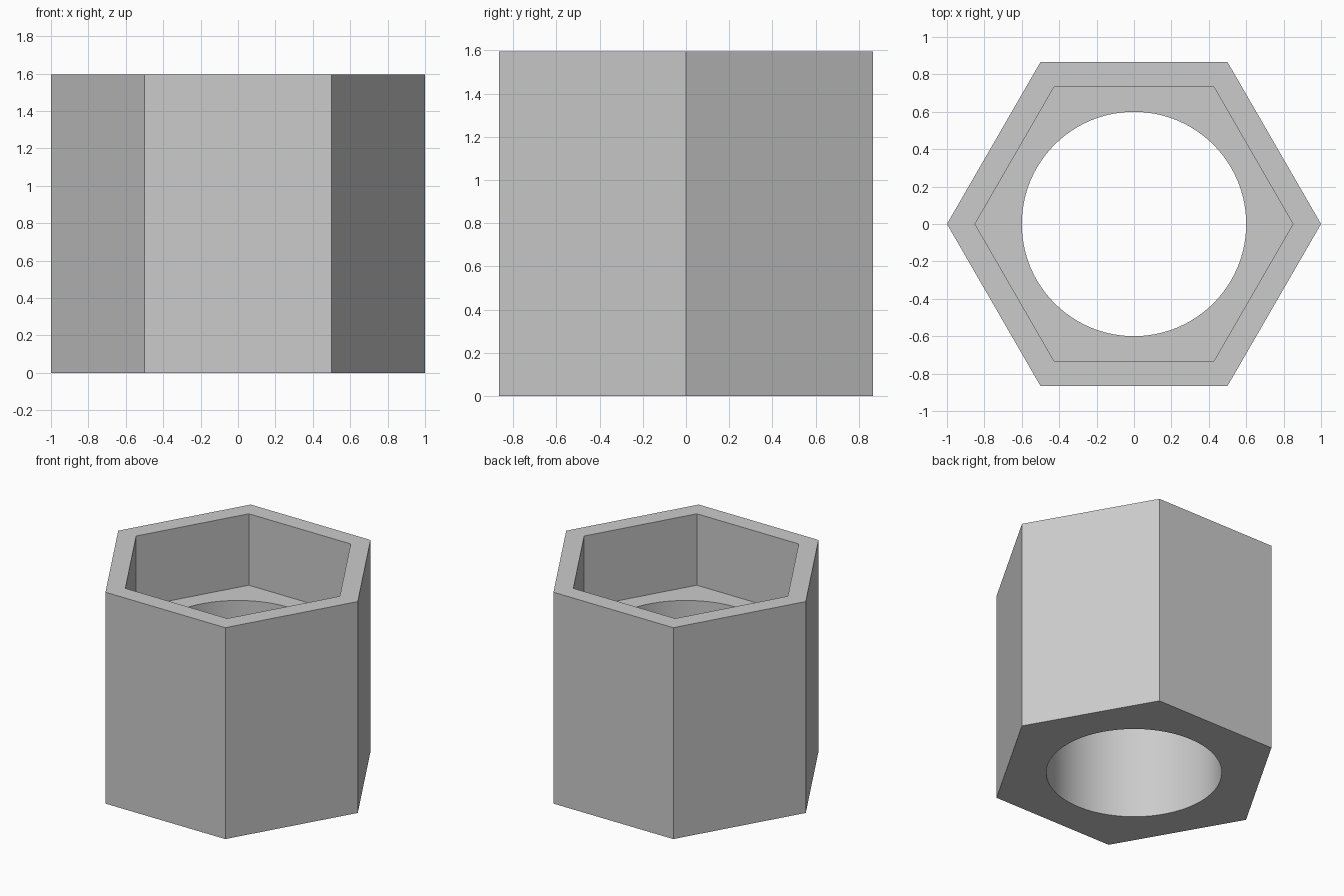
import bpy
import bmesh
from math import cos, sin, tau, radians

cube = bpy.data.objects.get("Cube")
if cube:
    bpy.data.objects.remove(cube, do_unlink=True)

HEIGHT = 1.595
SOCKET_FLOOR = 1.056
ARC = 16  # bore segments per hexagon side

bm = bmesh.new()


def ring(sides, radius, z):
    return [bm.verts.new((radius * cos(tau * i / sides), radius * sin(tau * i / sides), z))
            for i in range(sides)]


def wall(a, b):
    """Join two rings with the same number of sides by quads."""
    n = len(a)
    for i in range(n):
        bm.faces.new((a[i], a[(i + 1) % n], b[(i + 1) % n], b[i]))


def flange(hexagon, circle):
    """Fill the flat area between a hexagon and the round bore."""
    n = len(circle)
    for i in range(6):
        arc = [circle[(i * ARC + k) % n] for k in range(ARC, -1, -1)]
        bm.faces.new([hexagon[i], hexagon[(i + 1) % 6]] + arc)


# Outer hexagon, hexagonal socket and round bore
outer_bottom, outer_top = ring(6, 1, 0), ring(6, 1, HEIGHT)
socket_top, socket_floor = ring(6, 0.85, HEIGHT), ring(6, 0.85, SOCKET_FLOOR)
bore_top, bore_bottom = ring(6 * ARC, 0.6, SOCKET_FLOOR), ring(6 * ARC, 0.6, 0)

wall(outer_bottom, outer_top)
wall(outer_top, socket_top)
wall(socket_top, socket_floor)
flange(socket_floor, bore_top)
wall(bore_top, bore_bottom)
flange(outer_bottom, bore_bottom)
bmesh.ops.recalc_face_normals(bm, faces=bm.faces)

mesh = bpy.data.meshes.new("hex_sleeve")
bm.to_mesh(mesh)
bm.free()
sleeve = bpy.data.objects.new("hex_sleeve", mesh)
bpy.context.collection.objects.link(sleeve)

# Plain grey material
grey = bpy.data.materials.new("light_grey")
grey.use_nodes = True
colour = (0.6, 0.6, 0.6, 1)
grey.diffuse_color = colour
grey.node_tree.nodes["Principled BSDF"].inputs["Base Color"].default_value = colour
mesh.materials.append(grey)

# Smooth bore, sharp hexagon edges
bpy.ops.object.select_all(action="DESELECT")
sleeve.select_set(True)
bpy.context.view_layer.objects.active = sleeve
bpy.ops.object.shade_smooth_by_angle(angle=radians(30))
